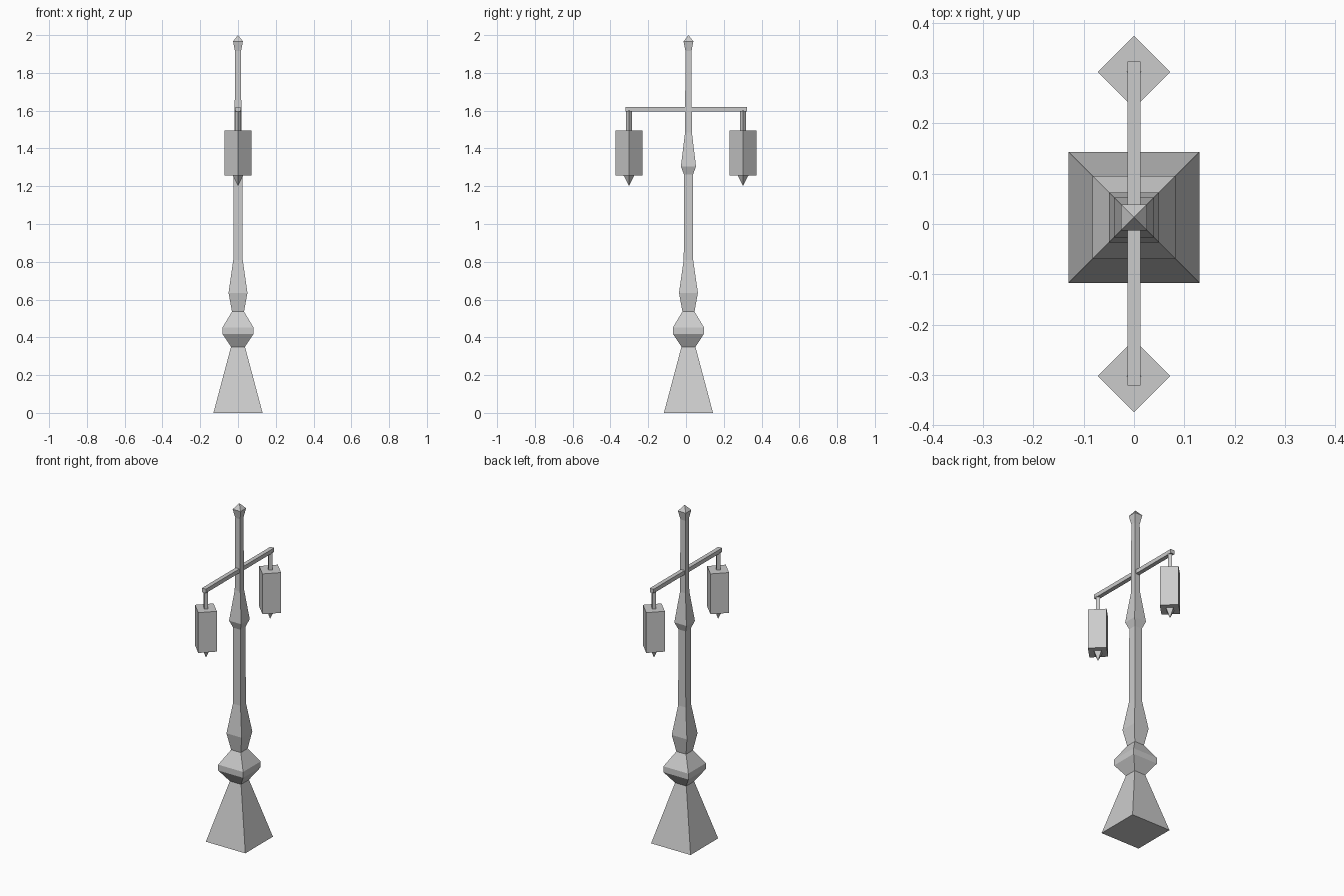
import bpy, bmesh, math

if "Cube" in bpy.data.objects:
    bpy.data.objects.remove(bpy.data.objects["Cube"])


def lathe(name, profile, loc, turn):
    """Four-sided stacked profile of (corner radius, z); radius 0 makes a tip."""
    bm = bmesh.new()
    rings = []
    for r, z in profile:
        if r == 0:
            rings.append([bm.verts.new((0, 0, z))])
        else:
            rings.append([bm.verts.new((r * math.cos(turn + i * math.pi / 2),
                                        r * math.sin(turn + i * math.pi / 2), z))
                          for i in range(4)])
    for a, b in zip(rings, rings[1:]):
        for i in range(4):
            j = (i + 1) % 4
            if len(a) == 1:
                bm.faces.new((a[0], b[j], b[i]))
            elif len(b) == 1:
                bm.faces.new((a[i], a[j], b[0]))
            else:
                bm.faces.new((a[i], a[j], b[j], b[i]))
    for ring in (rings[0], rings[-1]):
        if len(ring) == 4:
            bm.faces.new(ring)
    bmesh.ops.recalc_face_normals(bm, faces=bm.faces)
    me = bpy.data.meshes.new(name)
    bm.to_mesh(me)
    bm.free()
    ob = bpy.data.objects.new(name, me)
    ob.location = loc
    bpy.context.collection.objects.link(ob)
    return ob


# Post: half widths and heights from foot to finial
post = [(0.13, 0), (0.037, 0.35), (0.082, 0.418), (0.082, 0.453), (0.032, 0.536),
        (0.05, 0.636), (0.025, 0.81), (0.024, 1.262), (0.04, 1.305),
        (0.018, 1.485), (0.016, 1.915), (0.026, 1.967), (0, 2.0)]
lathe("post", [(w * math.sqrt(2), z) for w, z in post], (0, 0.013, 0), math.pi / 4)

# Cross arm
bpy.ops.mesh.primitive_cube_add(size=1, location=(0, 0.001, 1.607))
arm = bpy.context.object
arm.name = "cross_arm"
arm.scale = (0.025, 0.644, 0.024)

# Hanging lanterns, turned corner-on to the axes
for side, y in (("front", -0.302), ("back", 0.302)):
    lathe(side + "_hanger", [(0.015, 1.49), (0.015, 1.6)], (0, y, 0), 0)
    lathe(side + "_lantern", [(0.072, 1.256), (0.072, 1.496)], (0, y, 0), 0)
    lathe(side + "_lantern_tip", [(0, 1.202), (0.03, 1.26)], (0, y, 0), 0)
